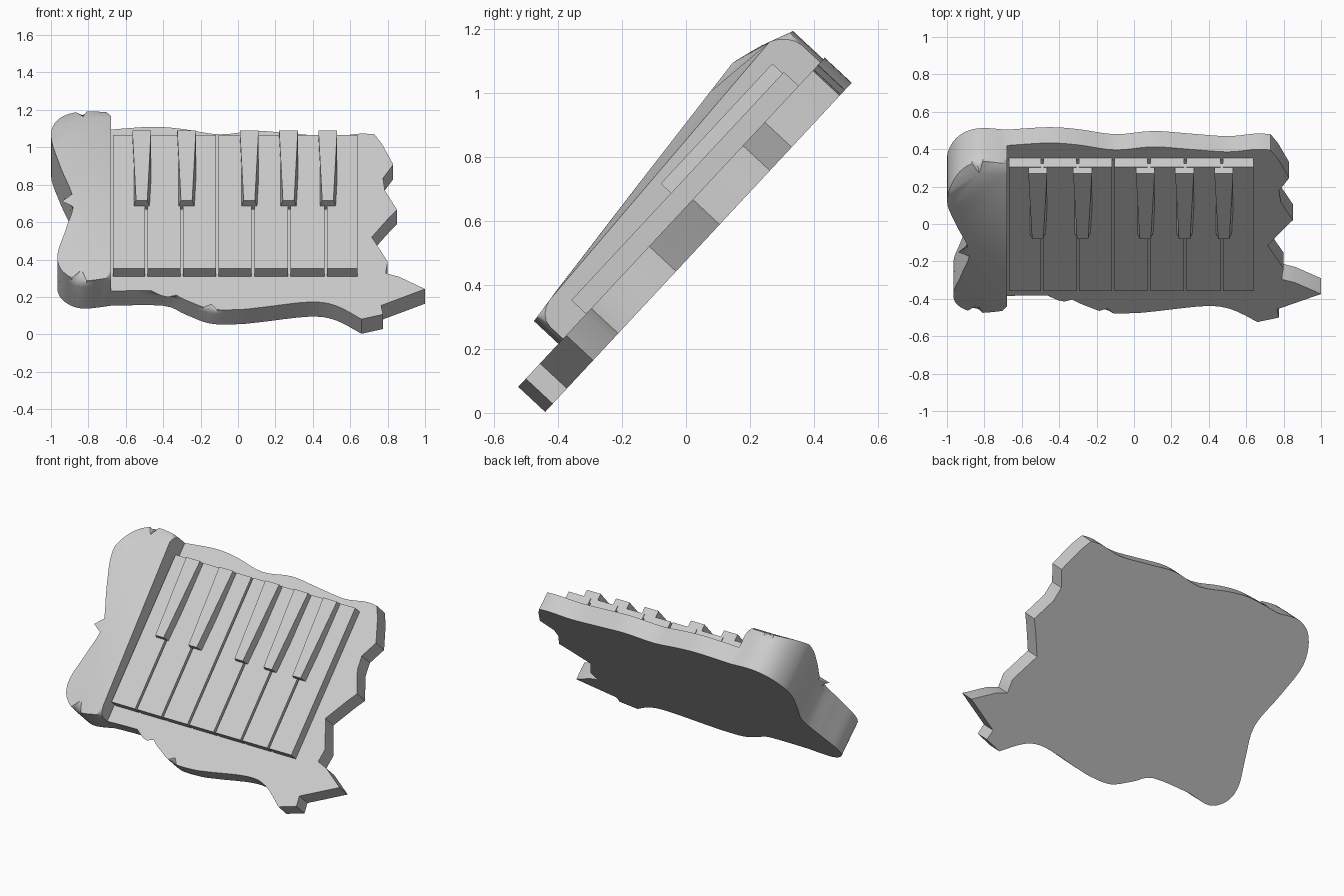
import bpy, bmesh, math
from mathutils import Vector, Matrix

if "Cube" in bpy.data.objects:
    bpy.data.objects.remove(bpy.data.objects["Cube"])

# Everything is modelled lying flat (x, v, w) and then tilted back about x
ANGLE = math.atan2(1.02, 0.95)
TILT = Matrix.Translation((0, -0.44, 0.003)) @ Matrix.Rotation(ANGLE, 4, 'X')


def finish(name, bm, smooth=True):
    bmesh.ops.recalc_face_normals(bm, faces=bm.faces)
    bm.transform(TILT)
    mesh = bpy.data.meshes.new(name)
    bm.to_mesh(mesh)
    bm.free()
    ob = bpy.data.objects.new(name, mesh)
    bpy.context.collection.objects.link(ob)
    if smooth:
        bpy.ops.object.select_all(action='DESELECT')
        ob.select_set(True)
        bpy.context.view_layer.objects.active = ob
        bpy.ops.object.shade_smooth_by_angle(angle=math.radians(35))
    return ob


def spline(pts, n=4):
    """Smooth open curve through the points."""
    p = [Vector(q) for q in [pts[0]] + pts + [pts[-1]]]
    out = []
    for a, b, c, d in zip(p, p[1:], p[2:], p[3:]):
        for i in range(n):
            t = i / n
            out.append(0.5 * (2 * b + (c - a) * t + (2 * a - 5 * b + 4 * c - d) * t * t
                              + (3 * b - a - 3 * c + d) * t ** 3))
    return out + [p[-1]]


def prism(outline, height):
    bm = bmesh.new()
    low = [bm.verts.new((p[0], p[1], 0)) for p in outline]
    high = [bm.verts.new((p[0], p[1], height)) for p in outline]
    n = len(low)
    bm.faces.new(low[::-1])
    bm.faces.new(high)
    for i in range(n):
        bm.faces.new((low[i], low[(i + 1) % n], high[(i + 1) % n], high[i]))
    return bm


def round_front(bm, height, size, test):
    edges = [e for e in bm.edges
             if all(abs(v.co.z - height) < 1e-5 for v in e.verts)
             and test((e.verts[0].co + e.verts[1].co) / 2)]
    bmesh.ops.bevel(bm, geom=edges, offset=size, segments=4, profile=0.5, affect='EDGES')


left = [(-.68, 1.385), (-.84, 1.395), (-.95, 1.32), (-1, 1.16), (-.95, .95), (-.88, .72),
        (-.92, .53), (-.965, .36), (-.94, .25), (-.84, .185), (-.68, .205)]
bottom = [(-.68, .205), (-.4, .205), (-.28, .14), (-.15, .075), (0, .07), (.12, .085),
          (.38, .125), (.52, .10), (.66, 0)]
torn = [(.775, .035), (.765, .10), (1.0, .22), (.86, .31), (.79, .335), (.80, .42), (.715, .60),
        (.80, .73), (.85, .80), (.785, .94), (.775, 1.03), (.83, 1.13), (.77, 1.28)]
top = [(.73, 1.35), (.65, 1.355), (.5, 1.335), (.3, 1.355), (.1, 1.375), (-.1, 1.35),
       (-.3, 1.39), (-.46, 1.405), (-.68, 1.385)]

# Base slab: wavy edges and a torn right end
bm = prism(spline(left)[:-1] + spline(bottom) + torn + spline(top)[:-1], 0.115)
round_front(bm, 0.115, 0.035, lambda c: c.y < 0.3 and -.66 < c.x < .62)
finish("base_slab", bm)

# Raised swollen block along the left end, higher towards the top
H = 0.26
bm = prism(spline(left, 5), H)
round_front(bm, H, 0.06, lambda c: c.x < -0.681)
bmesh.ops.triangulate(bm, faces=[f for f in bm.faces if len(f.verts) > 4])
profile = [(.15, .215), (.3, .232), (.7, .27), (1.2, .315), (1.3, .285), (1.42, .235)]
for v in bm.verts:
    for (a, ha), (b, hb) in zip(profile, profile[1:]):
        if a <= v.co.y <= b:
            v.co.z *= (ha + (hb - ha) * (v.co.y - a) / (b - a)) / H
            break
finish("end_block", bm)


def key(name, front, back, v0, v1, w0, w_top, taper=0):
    """Box from x-range front at v0 to x-range back at v1; taper narrows the top at the front."""
    bm = bmesh.new()
    rings = []
    for w, t in ((w0, 0), (w_top, taper)):
        rings.append([bm.verts.new(c) for c in ((front[0] + t, v0, w), (front[1] - t, v0, w),
                                                (back[1], v1, w), (back[0], v1, w))])
    lo, hi = rings
    bm.faces.new(lo)
    bm.faces.new(hi)
    for i in range(4):
        j = (i + 1) % 4
        bm.faces.new((lo[i], lo[j], hi[j], hi[i]))
    finish(name, bm, smooth=False)


# Seven long keys with narrow gaps
edges = [-.675, -.49, -.30, -.11, .08, .275, .47, .645]
for i, (a, b) in enumerate(zip(edges, edges[1:])):
    span = (a + .007, b - .007)
    key(f"long_key_{i + 1}", span, span, 0.311, 1.285, 0.09, 0.178)

# Five short raised keys, their tops narrowing to the front
for i, x in enumerate((-.515, -.275, .06, .27, .48)):
    span = (x - .05, x + .05)
    key(f"short_key_{i + 1}", span, span, 0.768, 1.28, 0.15, 0.222, taper=0.02)
